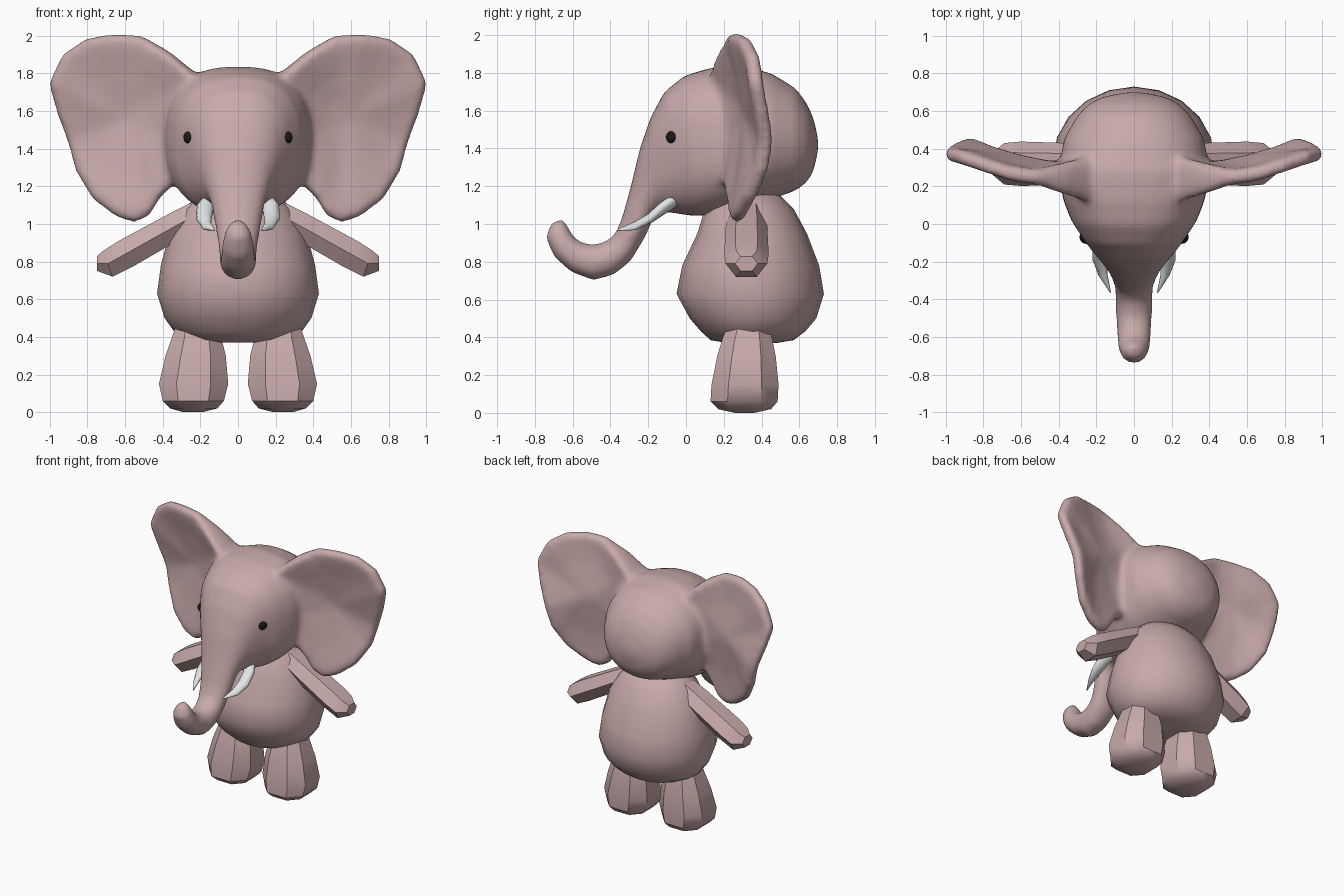
import bpy, bmesh
from math import sin, cos, pi
from mathutils import Vector

if "Cube" in bpy.data.objects:
    bpy.data.objects.remove(bpy.data.objects["Cube"])


def material(name, rgb):
    m = bpy.data.materials.new(name)
    m.diffuse_color = (*rgb, 1)
    m.use_nodes = True
    m.node_tree.nodes["Principled BSDF"].inputs["Base Color"].default_value = m.diffuse_color
    return m


SKIN = material("skin", (0.58, 0.40, 0.40))
IVORY = material("ivory", (0.75, 0.80, 0.79))
BLACK = material("black", (0.01, 0.01, 0.01))


def loft(bm, rings):
    """Skin a list of equal-length rings and cap both ends."""
    vs = [[bm.verts.new(p) for p in r] for r in rings]
    n = len(vs[0])
    for a, b in zip(vs, vs[1:]):
        for i in range(n):
            j = (i + 1) % n
            bm.faces.new((a[i], a[j], b[j], b[i]))
    bm.faces.new(vs[0][::-1])
    bm.faces.new(vs[-1])


def finish(name, bm, mat, angle=180):
    bmesh.ops.recalc_face_normals(bm, faces=bm.faces[:])
    me = bpy.data.meshes.new(name)
    bm.to_mesh(me)
    bm.free()
    ob = bpy.data.objects.new(name, me)
    bpy.context.collection.objects.link(ob)
    me.materials.append(mat)
    bpy.ops.object.select_all(action='DESELECT')
    ob.select_set(True)
    bpy.context.view_layer.objects.active = ob
    bpy.ops.object.shade_smooth_by_angle(angle=angle * pi / 180)
    return ob


def oval(c, u, v, n, turn=0.0, power=1.0):
    """Ring around c spanned by half axes u and v."""
    def f(t):
        return abs(t) ** power * (1 if t >= 0 else -1)
    c, u, v = Vector(c), Vector(u), Vector(v)
    return [c + u * f(cos(2 * pi * (i + turn) / n)) + v * f(sin(2 * pi * (i + turn) / n))
            for i in range(n)]


def tube(bm, path, n, turn=0.0):
    """Path entries: centre, half size along y, half size across."""
    rings = []
    for i, (c, ry, rn) in enumerate(path):
        d = Vector(path[min(i + 1, len(path) - 1)][0]) - Vector(path[max(i - 1, 0)][0])
        side = Vector((0, 1, 0))
        side = (side - d * side.dot(d) / d.length_squared).normalized()
        rings.append(oval(c, side * ry, d.cross(side).normalized() * rn, n, turn))
    loft(bm, rings)


# head and trunk: upper y,z / lower y,z / half width
HEAD = [(.70, 1.455, .70, 1.385, .05), (.675, 1.56, .675, 1.28, .17), (.64, 1.64, .64, 1.22, .24),
        (.58, 1.72, .58, 1.175, .30), (.45, 1.80, .45, 1.13, .375), (.28, 1.84, .30, 1.09, .40),
        (.12, 1.825, .15, 1.05, .38), (-.01, 1.785, .05, 1.04, .335), (-.115, 1.70, -.02, 1.05, .275),
        (-.185, 1.57, -.08, 1.06, .225), (-.245, 1.40, -.13, 1.065, .18),
        (-.29, 1.21, -.17, 1.04, .147), (-.34, 1.03, -.21, .94, .122), (-.375, .95, -.29, .805, .104),
        (-.42, .91, -.38, .73, .098), (-.49, .89, -.49, .70, .096), (-.56, .905, -.61, .745, .092),
        (-.605, .945, -.70, .825, .086), (-.62, .985, -.745, .93, .073), (-.65, 1.03, -.715, 1.01, .035)]
bm = bmesh.new()
rings = []
for i, (ty, tz, by, bz, w) in enumerate(HEAD):
    top, low = Vector((0, ty, tz)), Vector((0, by, bz))
    rings.append(oval((top + low) / 2, (w, 0, 0), (top - low) / 2, 32,
                      power=.8 if 4 < i < 10 else .95))
loft(bm, rings)

# ears: rim points, lofted from back centre over the rim to front centre
EAR = [(.22, .23, 1.80), (.36, .235, 1.915), (.51, .245, 2.003), (.66, .265, 2.015),
       (.81, .31, 1.99), (.935, .35, 1.905), (1.01, .37, 1.75), (.965, .40, 1.59), (.905, .42, 1.43),
       (.865, .40, 1.28), (.775, .34, 1.13), (.65, .29, 1.035), (.55, .27, 1.003), (.47, .26, 1.04),
       (.41, .25, 1.14), (.34, .24, 1.21), (.24, .24, 1.40), (.22, .23, 1.60)]
PROFILE = [(.05, .03, 1), (.3, .03, .97), (.55, .03, .85), (.8, .04, .5), (.93, .045, .12),
           (.985, .03, 0), (1, 0, 0), (.985, -.025, 0), (.93, -.04, .05), (.8, -.035, .4),
           (.55, -.03, .85), (.3, -.03, .97), (.05, -.03, 1)]
for s in (1, -1):
    ctr = Vector((.60, .34, 1.56))
    rings = []
    for k, t, dish in PROFILE:
        ring = []
        for p in EAR:
            q = ctr.lerp(Vector(p), k)
            root = max(0, (.52 - q.x) / .2)     # thicker towards the head
            y = p[1] * (1 - dish) + (ctr.y * (1 - k) + p[1] * k) * dish
            ring.append((q.x * s, y + t * (1 + root * (1.4 if q.z > 1.3 else .4)), q.z))
        rings.append(ring)
    loft(bm, rings)
head = finish("head_trunk_and_ears", bm, SKIN)
mod = head.modifiers.new("fuse", 'REMESH')
mod.mode = 'VOXEL'
mod.voxel_size = .016
mod.use_smooth_shade = True
mod = head.modifiers.new("blend", 'SMOOTH')
mod.factor = .5
mod.iterations = 22

# body: z, half width, front y, back y
BODY = [(.37, .14, .22, .48), (.385, .26, .13, .57), (.43, .34, .08, .63), (.50, .39, .02, .69),
        (.63, .43, -.05, .73), (.78, .41, -.02, .705), (.95, .365, .06, .64), (1.08, .29, .10, .57),
        (1.18, .18, .20, .47)]
bm = bmesh.new()
loft(bm, [oval((0, (a + b) / 2, z), (w, 0, 0), (0, (b - a) / 2, 0), 20) for z, w, a, b in BODY])
finish("body", bm, SKIN, 50)

# legs: z, inner x, outer x, front y, back y
LEG = [(.46, .12, .33, .22, .44), (.40, .09, .35, .195, .455), (.30, .065, .385, .165, .475),
       (.15, .052, .42, .135, .49), (.06, .075, .40, .13, .485), (.02, .11, .36, .17, .45),
       (0, .19, .29, .26, .36)]
# arms and tusks: path of centre, half depth, half thickness
ARM = [((.22, .32, 1.05), .10, .08), ((.34, .32, .985), .11, .085), ((.60, .32, .84), .118, .09),
       ((.69, .32, .79), .11, .085), ((.75, .32, .79), .06, .045)]
TUSK = [((.14, -.04, 1.14), .03, .04), ((.175, -.12, 1.085), .03, .046),
        ((.18, -.19, 1.03), .025, .042), ((.165, -.27, .99), .018, .028),
        ((.125, -.365, .967), .003, .004)]
FIT = 1 / cos(pi / 8) ** .8     # lets the eight-sided legs reach their full size
for s, side in ((1, "left"), (-1, "right")):
    bm = bmesh.new()
    loft(bm, [oval((s * (a + b) / 2, (c + d) / 2, z), (FIT * (b - a) / 2, 0, 0),
                   (0, FIT * (d - c) / 2, 0), 8, .5, .8) for z, a, b, c, d in LEG])
    finish(side + "_leg", bm, SKIN, 38)

    bm = bmesh.new()
    tube(bm, [((s * c[0], c[1], c[2]), a, b) for c, a, b in ARM], 6)
    finish(side + "_arm", bm, SKIN, 30)

    bm = bmesh.new()
    tube(bm, [((s * c[0], c[1], c[2]), a, b) for c, a, b in TUSK], 12)
    finish(side + "_tusk", bm, IVORY, 60)

# eyes: sunk a little into the head surface
surface = head.evaluated_get(bpy.context.evaluated_depsgraph_get())
for s, side in ((1, "left"), (-1, "right")):
    hit, loc, nor, _ = surface.ray_cast(Vector((s * 2, -.08, 1.46)), Vector((-s, 0, 0)))
    bm = bmesh.new()
    bmesh.ops.create_uvsphere(bm, u_segments=16, v_segments=10, radius=.036)
    eye = finish(side + "_eye", bm, BLACK)
    eye.location = loc - nor * .018 if hit else (s * .25, -.08, 1.46)
